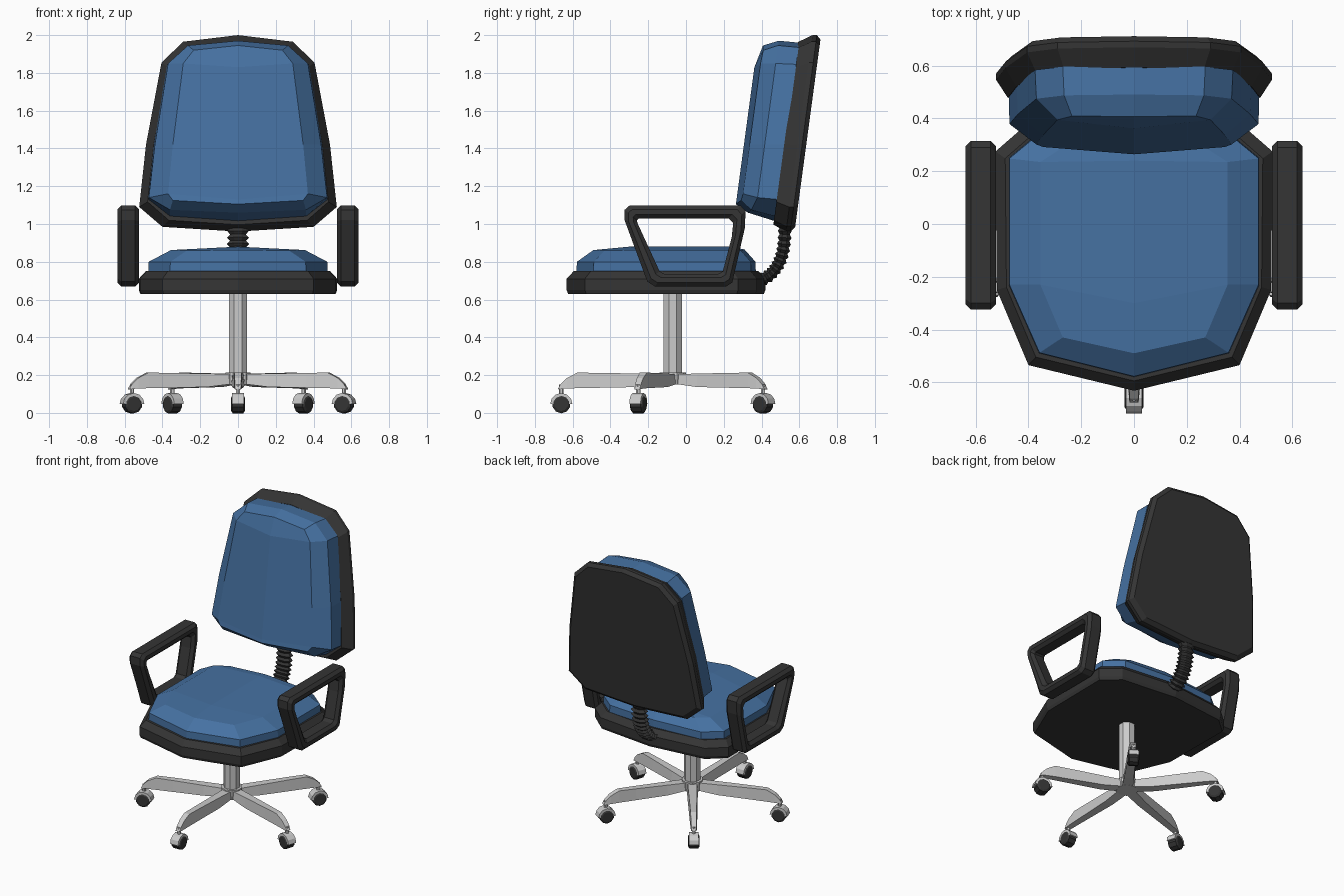
import bpy, bmesh, math
from mathutils import Vector, Matrix

if "Cube" in bpy.data.objects:
    bpy.data.objects.remove(bpy.data.objects["Cube"])


def material(name, col):
    m = bpy.data.materials.new(name)
    m.diffuse_color = (*col, 1)
    m.use_nodes = True
    m.node_tree.nodes["Principled BSDF"].inputs["Base Color"].default_value = m.diffuse_color
    return m


BLUE = material("blue_fabric", (0.06, 0.165, 0.36))
DARK = material("dark_plastic", (0.035, 0.035, 0.035))


def loft(name, rings, mat=None, closed=False, spine=None, xf=None):
    """Skin equal-length rings; cap the ends, or crown the last ring on a spine."""
    bm = bmesh.new()
    V = [[bm.verts.new(p) for p in r] for r in rings]
    N = len(V[0])
    pairs = list(zip(V, V[1:])) + ([(V[-1], V[0])] if closed else [])
    for a, b in pairs:
        for i in range(N):
            j = (i + 1) % N
            bm.faces.new((a[i], a[j], b[j], b[i]))
    if not closed:
        bm.faces.new(V[0])
        if spine:
            c1, c2 = [bm.verts.new(p) for p in spine]
            n = N // 2 + 1
            for side in (1, -1):
                r = [V[-1][(side * i) % N] for i in range(n)]
                bm.faces.new((r[0], r[1], r[2], c1))
                bm.faces.new([c1] + r[2:n - 2] + [c2])
                bm.faces.new((c2, r[n - 3], r[n - 2], r[n - 1]))
        else:
            bm.faces.new(V[-1])
    if xf:
        bm.transform(xf)
    bmesh.ops.recalc_face_normals(bm, faces=bm.faces)
    me = bpy.data.meshes.new(name)
    bm.to_mesh(me)
    bm.free()
    ob = bpy.data.objects.new(name, me)
    bpy.context.collection.objects.link(ob)
    if mat:
        me.materials.append(mat)
    return ob


def full(half):
    """Mirror a half outline (starting and ending on x = 0)."""
    return half + [(-p[0], *p[1:]) for p in reversed(half[1:-1])]


def scaled(half, sx, s2, c):
    return [(x * sx, c + (v - c) * s2) for x, v in half]


def cylinder(name, r, z0, z1, n, at, mat=None):
    ang = [2 * math.pi * (i + 0.5) / n for i in range(n)]
    return loft(name, [[(at[0] + r * math.cos(a), at[1] + r * math.sin(a), z) for a in ang]
                       for z in (z0, z1)], mat)


# Seat: shell and cushion
def level(half, z):
    return full([(x, y, z) for x, y in half])


base = [(0, -0.632), (0.40, -0.535), (0.52, -0.25), (0.525, 0.275), (0.41, 0.375), (0, 0.42)]
loft("seat_shell", [level(scaled(base, 0.985, 0.985, -0.1), 0.63), level(base, 0.65),
                    level(base, 0.71), level(scaled(base, 0.93, 0.93, -0.1), 0.75)], DARK)
pad = [(0, -0.58), (0.36, -0.49), (0.475, -0.23), (0.475, 0.25), (0.36, 0.345), (0, 0.37)]
rim = [(0, -0.49, 0.862), (0.27, -0.43, 0.86), (0.355, -0.23, 0.862),
       (0.355, 0.235, 0.862), (0.27, 0.29, 0.86), (0, 0.31, 0.865)]
loft("seat_cushion", [level(pad, 0.74), level(scaled(pad, 0.995, 0.995, -0.1), 0.80), full(rim)],
     BLUE, spine=[(0, -0.30, 0.88), (0, 0.24, 0.88)])


# Backrest: leaning shell and cushion
def lean(x, z, d):
    return (x, d + 0.135 * (z - 1), z)


def slab(half, d):
    return full([lean(x, z, d) for x, z in half])


back = [(0, 0.96), (0.40, 0.985), (0.523, 1.09), (0.487, 1.42), (0.405, 1.855), (0.29, 1.965), (0, 2.0)]
loft("backrest_shell", [slab(scaled(back, 0.915, 0.93, 1.48), 0.463), slab(back, 0.535),
                        slab(back, 0.558), slab(scaled(back, 0.95, 0.955, 1.48), 0.58)], DARK)
edge = [(0, 1.015), (0.36, 1.04), (0.475, 1.13), (0.445, 1.42), (0.375, 1.845), (0.27, 1.935), (0, 1.96)]
bulge = [(0, 1.06, 0.32), (0.36, 1.075, 0.335), (0.472, 1.14, 0.36), (0.44, 1.42, 0.36),
         (0.37, 1.85, 0.36), (0.265, 1.945, 0.36), (0, 1.97, 0.36)]
face = [(0, 1.105, 0.25), (0.345, 1.125, 0.275), (0.37, 1.16, 0.28), (0.345, 1.42, 0.28),
        (0.29, 1.85, 0.28), (0.235, 1.92, 0.285), (0, 1.945, 0.28)]
loft("backrest_cushion", [slab(edge, 0.47), full([lean(*p) for p in bulge]), full([lean(*p) for p in face])],
     BLUE, spine=[lean(0, 1.13, 0.25), lean(0, 1.83, 0.25)])

# Ribbed spine between seat and backrest
ctrl = [Vector(p) for p in ((0, 0.37, 0.695), (0, 0.50, 0.73), (0, 0.53, 0.85), (0, 0.522, 1.02))]
rings, steps = [], 26
for k in range(steps + 1):
    t = k / steps
    u = 1 - t
    w = (u**3, 3 * u * u * t, 3 * u * t * t, t**3)
    p = sum((c * f for c, f in zip(ctrl, w)), Vector())
    tan = (ctrl[1] - ctrl[0]) * u * u + (ctrl[2] - ctrl[1]) * 2 * u * t + (ctrl[3] - ctrl[2]) * t * t
    nrm = Vector((1, 0, 0)).cross(tan.normalized())
    s = 1.0 if k % 2 else 0.72
    rings.append([p + Vector((0.062 * s * math.cos(a), 0, 0)) + nrm * (0.04 * s * math.sin(a))
                  for a in [math.pi / 4 * (i + 0.5) for i in range(8)]])
loft("ribbed_spine", rings, DARK)

# Armrests: chamfered loop, both sides
outer = [(-0.325, 1.075), (-0.30, 1.097), (0.29, 1.097), (0.315, 1.07), (0.312, 0.98),
         (0.245, 0.69), (0.215, 0.67), (-0.165, 0.67), (-0.205, 0.695), (-0.325, 1.02)]
inner = [(-0.26, 1.02), (-0.25, 1.03), (0.225, 1.03), (0.25, 1.005), (0.242, 0.93),
         (0.195, 0.75), (0.17, 0.735), (-0.115, 0.735), (-0.14, 0.75), (-0.257, 1.005)]
section = [(0, 0.037), (0.3, 0.057), (0.7, 0.057), (1, 0.037),
           (1, -0.037), (0.7, -0.057), (0.3, -0.057), (0, -0.037)]
for side, nm in ((1, "right"), (-1, "left")):
    loft(nm + "_armrest", [[(side * 0.581 + w, a[0] + (b[0] - a[0]) * t, a[1] + (b[1] - a[1]) * t)
                            for t, w in section] for a, b in zip(outer, inner)], DARK, closed=True)

# Column and hub
CY = -0.07
cylinder("column", 0.053, 0.18, 0.64, 8, (0, CY))
cylinder("hub", 0.07, 0.15, 0.215, 10, (0, CY))

# Five legs with casters; each is built along +x and turned into place
leg = [(0.03, 0.205, 0.155, 0.036), (0.18, 0.208, 0.137, 0.032), (0.39, 0.212, 0.133, 0.026),
       (0.505, 0.213, 0.131, 0.023), (0.56, 0.185, 0.129, 0.021), (0.592, 0.155, 0.127, 0.019),
       (0.607, 0.13, 0.125, 0.017)]
R = 0.59


def disc(r, w, a0, a1, n):
    return [(R + r * math.cos(a0 + (a1 - a0) * i / n), w, 0.046 + r * math.sin(a0 + (a1 - a0) * i / n))
            for i in range(n + 1)]


for k in range(5):
    xf = Matrix.Translation((0, CY, 0)) @ Matrix.Rotation(math.radians(-90 + 72 * k), 4, 'Z')
    n = str(k + 1)
    loft("leg_" + n, [[(r, -w, zb), (r, w, zb), (r, w * 0.85, zt), (r, -w * 0.85, zt)]
                      for r, zt, zb, w in leg], xf=xf)
    loft("caster_stem_" + n, [[(R + 0.012 * math.cos(a), 0.012 * math.sin(a), z)
                               for a in [math.pi / 3 * i for i in range(6)]] for z in (0.09, 0.15)], xf=xf)
    # Wheel rests on the ground inside an arched hood
    q = math.pi / 10
    loft("caster_wheel_" + n, [disc(r, w, q * 3, q * 21, 9)
                               for r, w in ((0.036, -0.036), (0.0484, -0.028), (0.0484, 0.028), (0.036, 0.036))],
         DARK, xf=xf)
    arc = disc(0.059, 0, 0, math.pi, 6) + disc(0.04, 0, math.pi, 0, 6)
    loft("caster_hood_" + n, [[(x, w, z) for x, _, z in arc] for w in (-0.031, 0.031)], xf=xf)
